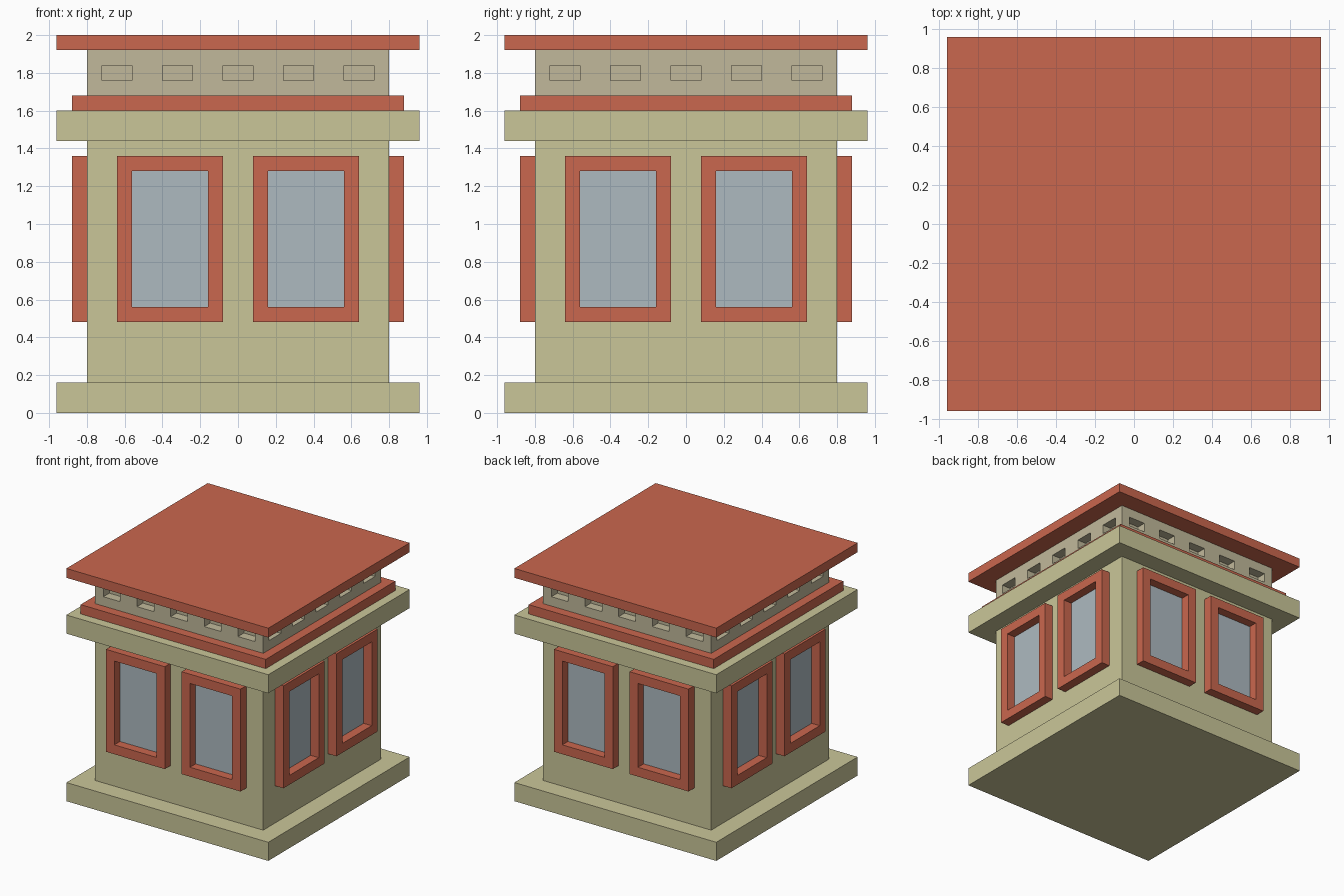
import bpy, math
from mathutils import Matrix

if "Cube" in bpy.data.objects:
    bpy.data.objects.remove(bpy.data.objects["Cube"])


def material(name, rgb):
    lin = [((c / 255 + 0.055) / 1.055) ** 2.4 for c in rgb]
    m = bpy.data.materials.new(name)
    m.diffuse_color = (*lin, 1)
    m.use_nodes = True
    m.node_tree.nodes["Principled BSDF"].inputs["Base Color"].default_value = m.diffuse_color
    return m


CREAM = material("cream_wall", (202, 198, 153))
STONE = material("frieze_stone", (193, 185, 155))
RED = material("red_trim", (202, 103, 78))
GLASS = material("window_glass", (174, 186, 192))


def add_mesh(name, verts, faces, mat, turn=0):
    me = bpy.data.meshes.new(name)
    me.from_pydata(verts, [], faces)
    me.transform(Matrix.Rotation(turn * math.pi / 2, 4, 'Z'))
    me.materials.append(mat)
    me.update()
    ob = bpy.data.objects.new(name, me)
    bpy.context.collection.objects.link(ob)
    return ob


def slab(name, half, z0, z1, mat):
    """Square block centred on the z axis."""
    sq = [(-half, -half), (half, -half), (half, half), (-half, half)]
    v = [(x, y, z0) for x, y in sq] + [(x, y, z1) for x, y in sq]
    f = [(3, 2, 1, 0), (4, 5, 6, 7)]
    f += [(i, (i + 1) % 4, (i + 1) % 4 + 4, i + 4) for i in range(4)]
    add_mesh(name, v, f, mat)


def rect(x0, x1, z0, z1, y):
    return [(x0, y, z0), (x1, y, z0), (x1, y, z1), (x0, y, z1)]


def window(name, x0, x1, turn):
    """Raised hollow frame with a pane set against the wall."""
    z0, z1, t, wall, out = 0.48, 1.36, 0.08, -0.80, -0.88
    inner = (x0 + t, x1 - t, z0 + t, z1 - t)
    v = (rect(x0, x1, z0, z1, wall) + rect(x0, x1, z0, z1, out)
         + rect(*inner, out) + rect(*inner, wall))
    f = []
    for i in range(4):
        j = (i + 1) % 4
        for k in range(0, 16, 4):
            n = (k + 4) % 16
            f.append((k + i, k + j, n + j, n + i))
    add_mesh(name + "_frame", v, f, RED, turn)
    add_mesh(name + "_pane", rect(*inner, wall - 0.003), [(0, 1, 2, 3)], GLASS, turn)


def frieze_side(name, turn):
    """Wall strip with five recessed niches."""
    xs = [-0.80] + [-0.72 + 0.16 * i for i in range(10)] + [0.80]
    zs = [1.68, 1.76, 1.84, 1.92]
    v, f = [], []

    def quad(pts):
        f.append(tuple(range(len(v), len(v) + 4)))
        v.extend(pts)

    for i in range(11):
        for j in range(3):
            cell = (xs[i], xs[i + 1], zs[j], zs[j + 1])
            front = rect(*cell, -0.80)
            if j == 1 and i % 2 == 1:
                back = rect(*cell, -0.72)
                quad(back)
                for k in range(4):
                    n = (k + 1) % 4
                    quad([front[k], front[n], back[n], back[k]])
            else:
                quad(front)
    add_mesh(name, v, f, STONE, turn)


# stacked blocks, bottom to top
slab("base_plinth", 0.96, 0.0, 0.16, CREAM)
slab("main_walls", 0.80, 0.16, 1.44, CREAM)
slab("cornice", 0.96, 1.44, 1.60, CREAM)
slab("red_band", 0.88, 1.60, 1.68, RED)
slab("roof", 0.96, 1.92, 2.00, RED)

# windows and niches on all four sides
for turn, side in enumerate(("front", "right", "back", "left")):
    window(side + "_window_a", -0.64, -0.08, turn)
    window(side + "_window_b", 0.08, 0.64, turn)
    frieze_side(side + "_frieze", turn)
